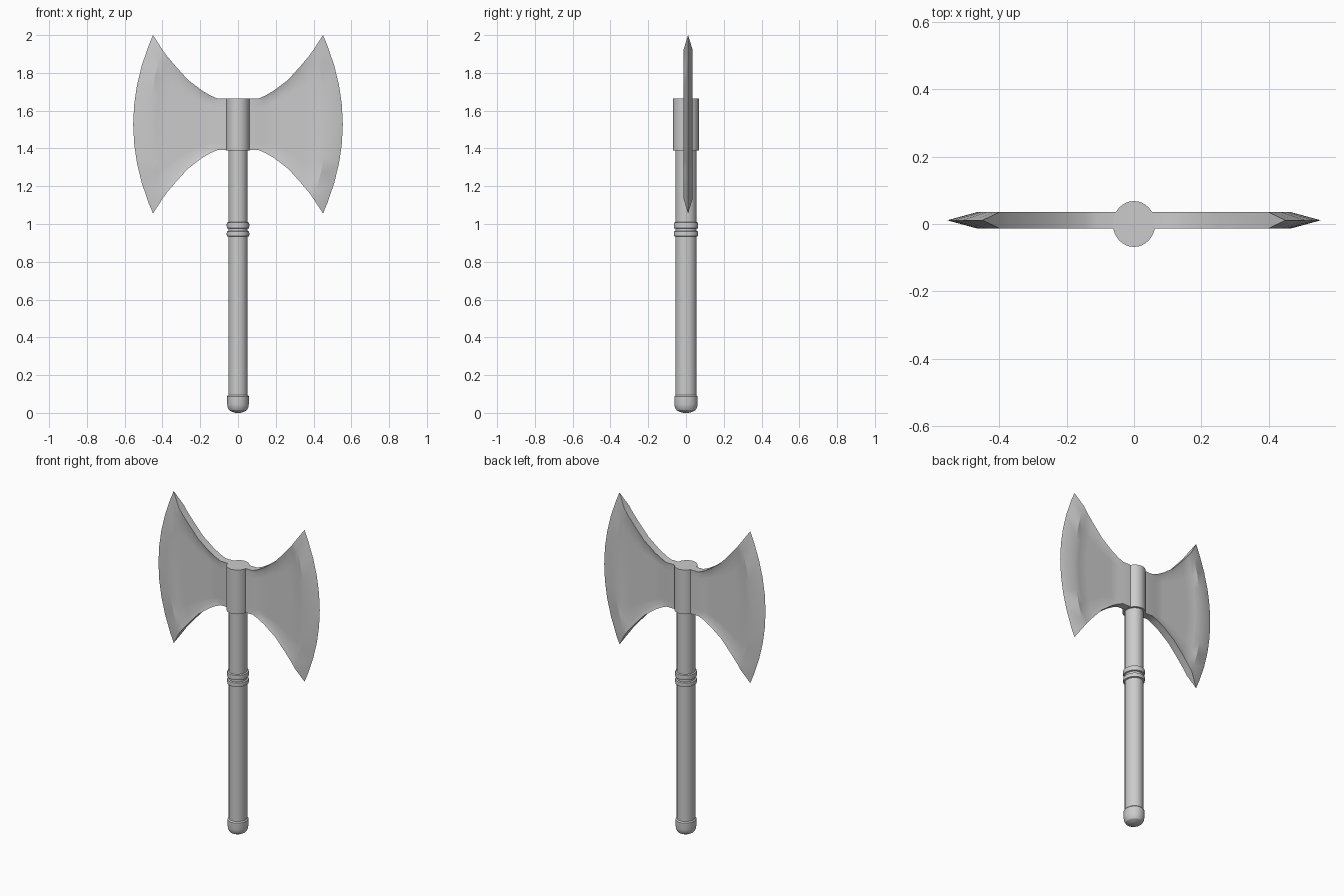
import bpy, bmesh, math

if "Cube" in bpy.data.objects:
    bpy.data.objects.remove(bpy.data.objects["Cube"])


def finish(name, bm):
    bmesh.ops.recalc_face_normals(bm, faces=bm.faces[:])
    mesh = bpy.data.meshes.new(name)
    bm.to_mesh(mesh)
    bm.free()
    ob = bpy.data.objects.new(name, mesh)
    bpy.context.collection.objects.link(ob)
    bpy.ops.object.select_all(action='DESELECT')
    ob.select_set(True)
    bpy.context.view_layer.objects.active = ob
    bpy.ops.object.shade_smooth_by_angle(angle=math.radians(30))
    return ob


def lathe(name, profile, n=32, depth=1.08):
    """Revolve (radius, z) points about z, slightly deeper in y."""
    bm = bmesh.new()
    rings = []
    for r, z in profile:
        rings.append([bm.verts.new((r * math.cos(2 * math.pi * k / n),
                                    r * depth * math.sin(2 * math.pi * k / n), z))
                      for k in range(n)])
    for a, b in zip(rings, rings[1:]):
        for k in range(n):
            j = (k + 1) % n
            bm.faces.new((a[k], a[j], b[j], b[k]))
    bm.faces.new(rings[0])
    bm.faces.new(rings[-1])
    return finish(name, bm)


# Handle, pommel, grip rings and head socket
lathe("handle", [(0.051, 0.05), (0.051, 1.45)])
lathe("pommel", [(0.012, 0.0), (0.03, 0.005), (0.046, 0.014), (0.054, 0.028),
                 (0.057, 0.045), (0.057, 0.088), (0.051, 0.095)])
for name, z0, z1 in (("lower_ring", 0.933, 0.963), ("upper_ring", 0.975, 1.01)):
    lathe(name, [(0.052, z0), (0.059, z0 + 0.003), (0.06, (z0 + z1) / 2),
                 (0.059, z1 - 0.003), (0.052, z1)])
lathe("head_socket", [(0.063, 1.39), (0.063, 1.665)])

# Double blade: columns of (x at tips, half height, outward bulge, recessed)
MID_Y, MID_Z, HALF, DISH = 0.011, 1.528, 0.024, 0.015
columns = [(0.0, 0.137, 0.0, False), (0.11, 0.137, 0.0, False),
           (0.145, 0.152, 0.0, True), (0.19, 0.178, 0.005, True),
           (0.265, 0.235, 0.02, True), (0.33, 0.307, 0.04, True),
           (0.375, 0.36, 0.055, True), (0.40, 0.395, 0.067, False)]
rows = [-1, -0.88, -0.66, -0.44, -0.22, 0, 0.22, 0.44, 0.66, 0.88, 1]

bm = bmesh.new()
edge = [bm.verts.new((0.45 + 0.105 * (1 - t * t), MID_Y, MID_Z + 0.472 * t)) for t in rows]
sides = []
for s in (-1, 1):
    grid = []
    for x, h, bulge, dished in columns:
        grid.append([bm.verts.new((x + bulge * (1 - t * t),
                                   MID_Y + s * (DISH if dished and abs(t) < 1 else HALF),
                                   MID_Z + h * t)) for t in rows])
    grid.append(edge)
    sides.append(grid)
    for a, b in zip(grid, grid[1:]):
        for k in range(len(rows) - 1):
            bm.faces.new((a[k], b[k], b[k + 1], a[k + 1]))
# Upper and lower walls joining both faces
front, back = sides
for k in (0, -1):
    for i in range(len(columns) - 1):
        bm.faces.new((front[i][k], front[i + 1][k], back[i + 1][k], back[i][k]))
    bm.faces.new((front[-2][k], edge[k], back[-2][k]))
blade = finish("double_blade", bm)
blade.modifiers.new("mirror", 'MIRROR').use_axis[0] = True
